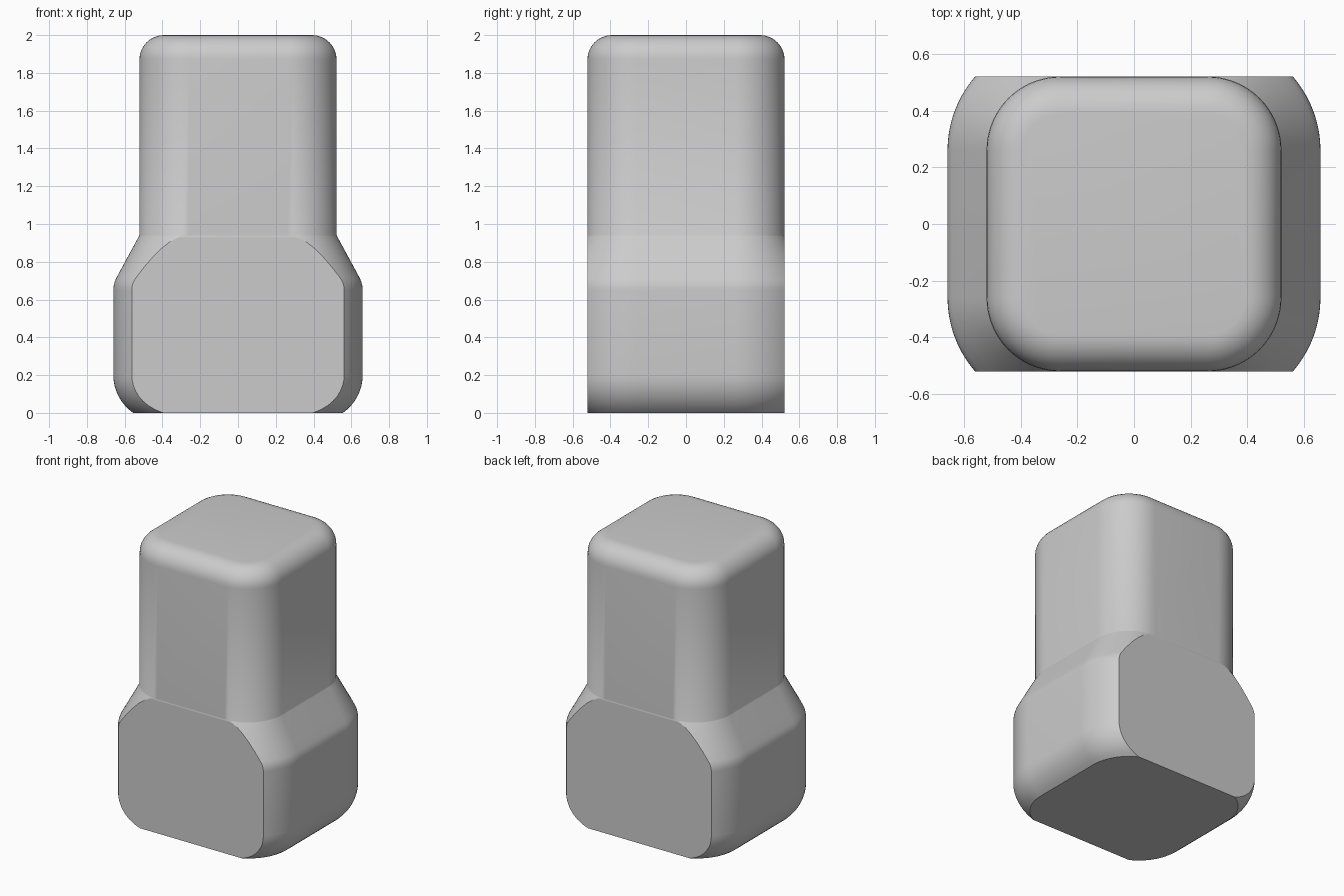
import bpy, bmesh, math

cube = bpy.data.objects.get("Cube")
if cube:
    bpy.data.objects.remove(cube, do_unlink=True)

CORE = 0.26      # half size of the square that the rounded outline surrounds
NECK = 0.262     # corner radius of the upper block
WIDE = 0.40      # corner radius of the wide base
FLAT = CORE + NECK
STEPS = 14


def arc(cz, cr, radius, start, end, count):
    """Points (z, r) along an arc of the side profile, angles in degrees."""
    angles = [math.radians(start + (end - start) * i / count) for i in range(count + 1)]
    return [(cz + radius * math.sin(a), cr + radius * math.cos(a)) for a in angles]


# Side profile: rounded foot, straight base, sloping shoulder, neck, rounded top
foot = arc(0.20, WIDE - 0.243, 0.243, -55.4, 0, 8)
foot[0] = (0, foot[0][1])
shoulder = arc(0.65, WIDE - 0.14, 0.14, 0, 28, 4)
z0, r0 = shoulder[-1]
slope = [(z0 + (0.94 - z0) * t, r0 + (NECK - r0) * t)
         for t in (0.25, 0.5, 0.7, 0.85, 0.94, 0.985, 1)]
top = arc(1.87, NECK - 0.13, 0.13, 0, 90, 8)
profile = foot + shoulder + slope + top


def ring(z, r):
    """Rounded square outline, cut short where it meets the flat front and back."""
    limit = math.asin(min(1, (FLAT - CORE) / r))
    quarter = [(CORE + r * math.cos(limit * i / STEPS),
                CORE + r * math.sin(limit * i / STEPS)) for i in range(STEPS + 1)]
    points = quarter + [(-x, y) for x, y in reversed(quarter)]
    points += [(-x, -y) for x, y in points]
    return [(x, y, z) for x, y in points]


# Skin the outlines into one closed body
bm = bmesh.new()
rings = [[bm.verts.new(p) for p in ring(z, r)] for z, r in profile]
for low, high in zip(rings, rings[1:]):
    for i in range(len(low)):
        j = (i + 1) % len(low)
        bm.faces.new((low[i], low[j], high[j], high[i]))
bm.faces.new(list(reversed(rings[0])))
bm.faces.new(rings[-1])
bmesh.ops.recalc_face_normals(bm, faces=bm.faces)
mesh = bpy.data.meshes.new("rounded_block")
bm.to_mesh(mesh)
bm.free()

body = bpy.data.objects.new("rounded_block", mesh)
bpy.context.collection.objects.link(body)

# Plain grey finish
grey = bpy.data.materials.new("light_grey")
grey.use_nodes = True
colour = (0.6, 0.6, 0.6, 1)
grey.diffuse_color = colour
grey.node_tree.nodes["Principled BSDF"].inputs["Base Color"].default_value = colour
mesh.materials.append(grey)

bpy.context.view_layer.objects.active = body
body.select_set(True)
bpy.ops.object.shade_smooth_by_angle(angle=math.radians(30))
